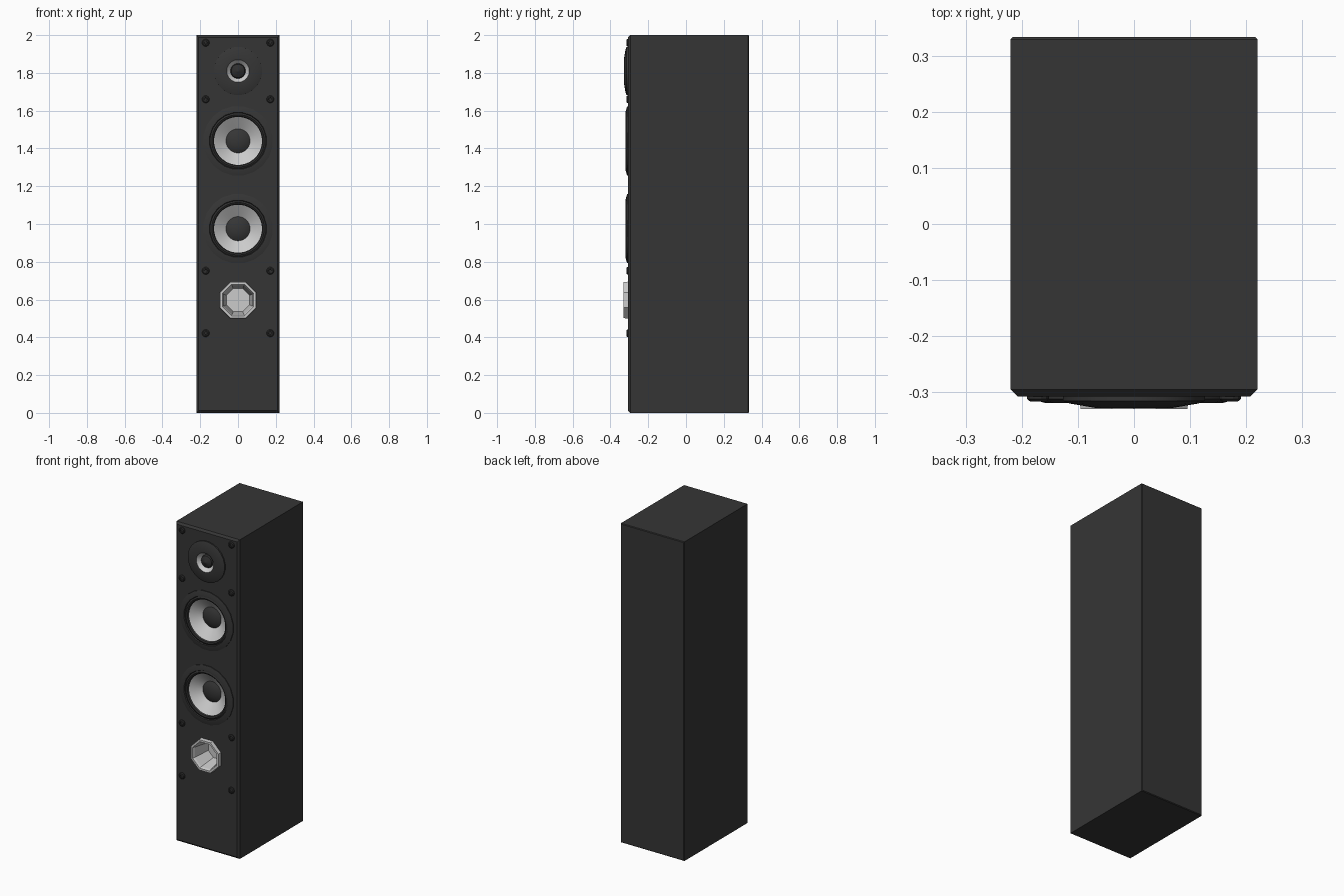
import bpy, bmesh, math
from mathutils import Vector

if "Cube" in bpy.data.objects:
    bpy.data.objects.remove(bpy.data.objects["Cube"], do_unlink=True)


def material(name, value):
    m = bpy.data.materials.new(name)
    m.use_nodes = True
    colour = (value, value, value, 1)
    m.diffuse_color = colour
    m.node_tree.nodes["Principled BSDF"].inputs["Base Color"].default_value = colour
    return m


black = material("cabinet black", 0.036)
rubber = material("rubber black", 0.028)
silver = material("silver", 0.6)
FRONT = -0.307


def finish(name, bm, mats):
    bmesh.ops.recalc_face_normals(bm, faces=bm.faces)
    mesh = bpy.data.meshes.new(name)
    bm.to_mesh(mesh)
    bm.free()
    for m in mats:
        mesh.materials.append(m)
    ob = bpy.data.objects.new(name, mesh)
    bpy.context.collection.objects.link(ob)
    return ob


def lathe(name, profile, x, z, sides, mats, slots=None, smooth=True):
    """Revolve (radius, height in front of the baffle) points about the y axis."""
    bm = bmesh.new()
    rings = []
    for r, h in profile:
        if r == 0:
            rings.append([bm.verts.new((x, FRONT - h, z))] * sides)
            continue
        ring = []
        for i in range(sides):
            a = (i + 0.5) * math.tau / sides
            ring.append(bm.verts.new((x + r * math.cos(a), FRONT - h, z + r * math.sin(a))))
        rings.append(ring)
    for s, (a, b) in enumerate(zip(rings, rings[1:])):
        for i in range(sides):
            j = (i + 1) % sides
            corners = list(dict.fromkeys((a[i], a[j], b[j], b[i])))
            face = bm.faces.new(corners)
            face.material_index = slots[s] if slots else 0
    ob = finish(name, bm, mats)
    # open profiles: make the outer rim face away from the axis
    rim = ob.data.polygons[0]
    if rim.normal.dot(rim.center - Vector((x, rim.center.y, z))) < -1e-6:
        ob.data.flip_normals()
    if smooth:
        bpy.ops.object.select_all(action="DESELECT")
        ob.select_set(True)
        bpy.context.view_layer.objects.active = ob
        bpy.ops.object.shade_smooth_by_angle(angle=math.radians(25))
    return ob


# cabinet with a chamfered baffle and finer back edges
bm = bmesh.new()
bmesh.ops.create_cube(bm, size=1)
for v in bm.verts:
    v.co = (v.co.x * 0.44, 0.013 + v.co.y * 0.64, 1 + v.co.z * 2)
for front, width in ((True, 0.012), (False, 0.004)):
    edges = [e for e in bm.edges
             if all((v.co.y < -0.3) if front else (v.co.y > 0.3) for v in e.verts)]
    bmesh.ops.bevel(bm, geom=edges, offset=width, segments=1, affect="EDGES")
cabinet = finish("cabinet", bm, [black])


# openings for the drivers and port
def cut(x, z, radius, depth, sides):
    tool = lathe("cutter", [(0, 0.05), (radius, 0.05), (radius, -depth), (0, -depth)],
                 x, z, sides, [black], smooth=False)
    tool.hide_render = True
    mod = cabinet.modifiers.new("opening", "BOOLEAN")
    mod.operation, mod.solver, mod.object = "DIFFERENCE", "EXACT", tool
    bpy.context.view_layer.objects.active = cabinet
    bpy.ops.object.modifier_apply(modifier=mod.name)
    bpy.data.objects.remove(tool, do_unlink=True)


WOOFERS = {"upper": 1.44, "lower": 0.975}
TWEETER, PORT = 1.81, 0.597
for z in WOOFERS.values():
    cut(0, z, 0.142, 0.09, 24)
cut(0, TWEETER, 0.072, 0.05, 24)
cut(0, PORT, 0.098, 0.13, 8)

for label, z in WOOFERS.items():
    lathe(label + "_woofer_frame",
          [(0.185, -0.003), (0.185, 0.005), (0.16, 0.012), (0.152, 0.012), (0.148, 0.004)],
          0, z, 20, [black])
    # rolled surround
    lathe(label + "_woofer_surround",
          [(0.152, 0.002), (0.147, 0.007), (0.139, 0.01), (0.131, 0.006), (0.127, -0.004)],
          0, z, 32, [rubber])
    # cone with domed dust cap
    lathe(label + "_woofer_cone",
          [(0.13, -0.003), (0.1, -0.024), (0.064, -0.05), (0.05, -0.042), (0.027, -0.035), (0, -0.033)],
          0, z, 32, [silver, black], [0, 0, 1, 1, 1])

# tweeter plate, bright waveguide ring and dome
lathe("tweeter_plate",
      [(0.128, -0.003), (0.128, 0.008), (0.115, 0.013), (0.068, 0.021), (0.06, 0.02)],
      0, TWEETER, 24, [black])
lathe("tweeter_dome",
      [(0.061, 0.02), (0.04, -0.004), (0.036, 0.006), (0.022, 0.014), (0.006, 0.018), (0, 0.022)],
      0, TWEETER, 24, [silver, rubber], [0, 1, 1, 1, 1])

# octagonal bass port
lathe("bass_port",
      [(0.106, -0.003), (0.103, 0.023), (0.09, 0.023), (0.084, 0.01), (0.066, -0.1), (0, -0.1)],
      0, PORT, 8, [silver], smooth=False)

# baffle screws with hex sockets
for z in (1.96, 1.66, 0.752, 0.422):
    for side, x in (("left", 0.171), ("right", -0.171)):
        lathe(f"{side}_screw",
              [(0.02, -0.002), (0.02, 0.005), (0.015, 0.009), (0.009, 0.009), (0.008, 0.003), (0, 0.003)],
              x, z, 12, [rubber], smooth=False)
